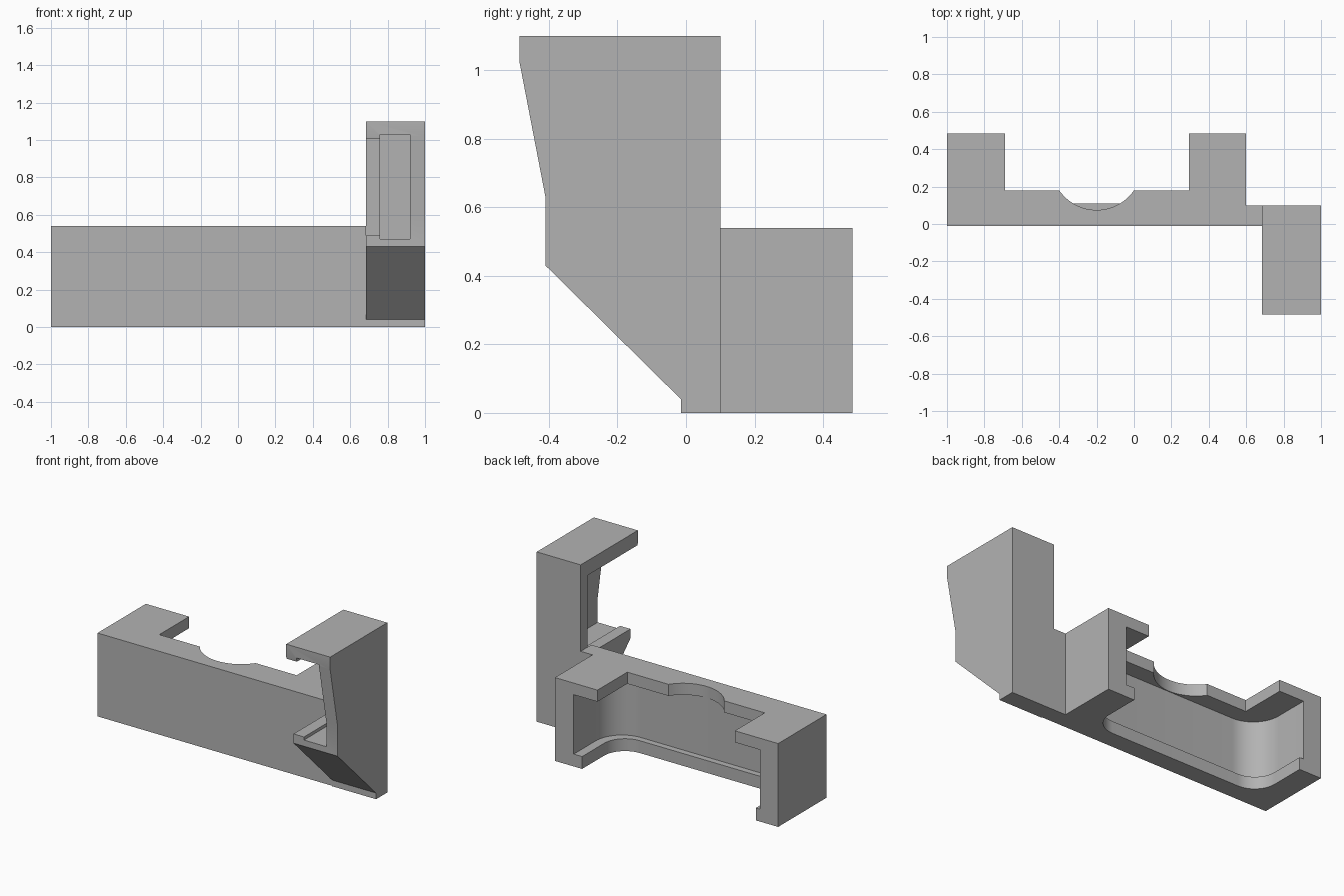
import bpy, bmesh, math
from mathutils import Vector

cube = bpy.data.objects.get("Cube")
if cube:
    bpy.data.objects.remove(cube, do_unlink=True)

grey = bpy.data.materials.new("plain grey")
grey.use_nodes = True
colour = (0.45, 0.45, 0.45, 1)
grey.diffuse_color = colour
grey.node_tree.nodes["Principled BSDF"].inputs["Base Color"].default_value = colour


def prism(name, outline, axis, lo, hi):
    """Extrude a 2D outline along an axis: z takes (x, y), x takes (y, z), y takes (x, z)."""
    place = {"x": lambda a, b, h: (h, a, b),
             "y": lambda a, b, h: (a, h, b),
             "z": lambda a, b, h: (a, b, h)}[axis]
    bm = bmesh.new()
    face = bm.faces.new([bm.verts.new(place(a, b, lo)) for a, b in outline])
    ext = bmesh.ops.extrude_face_region(bm, geom=[face])
    moved = [v for v in ext["geom"] if isinstance(v, bmesh.types.BMVert)]
    bmesh.ops.translate(bm, verts=moved, vec=Vector(place(0, 0, hi - lo)))
    bmesh.ops.recalc_face_normals(bm, faces=bm.faces)
    mesh = bpy.data.meshes.new(name)
    bm.to_mesh(mesh)
    bm.free()
    mesh.materials.append(grey)
    obj = bpy.data.objects.new(name, mesh)
    bpy.context.collection.objects.link(obj)
    return obj


def arc(cx, cy, r, start, end, steps=16):
    angles = [math.radians(start + (end - start) * i / steps) for i in range(steps + 1)]
    return [(cx + r * math.cos(t), cy + r * math.sin(t)) for t in angles]


def rounded_bay(x0, x1, y0, r, back=0.7):
    """Bay open at the back, with two rounded front corners."""
    return ([(x0, back)] + arc(x0 + r, y0 + r, r, 180, 270)
            + arc(x1 - r, y0 + r, r, 270, 360) + [(x1, back)])


def rect(a0, a1, b0, b1):
    return [(a0, b0), (a1, b0), (a1, b1), (a0, b1)]


def carve(obj, cutters):
    bpy.ops.object.select_all(action="DESELECT")
    bpy.context.view_layer.objects.active = obj
    obj.select_set(True)
    for cutter in cutters:
        cutter.hide_render = True
        mod = obj.modifiers.new("cut", "BOOLEAN")
        mod.operation = "DIFFERENCE"
        mod.solver = "EXACT"
        mod.object = cutter
        bpy.ops.object.modifier_apply(modifier=mod.name)
        bpy.data.objects.remove(cutter, do_unlink=True)
    bpy.ops.object.shade_smooth_by_angle(angle=math.radians(25))


# Long frame, with the short web that joins the upright bracket
frame = prism("long_frame", [(-1, -0.01), (0.685, -0.01), (0.685, 0.10),
                             (0.60, 0.10), (0.60, 0.485), (-1, 0.485)], "z", 0, 0.54)

# Roof opening with a shallow thumb notch
half, depth = 0.2, 0.105
radius = (half ** 2 + depth ** 2) / (2 * depth)
sweep = math.degrees(math.asin(half / radius))
notch = arc(-0.2, 0.18 - depth + radius, radius, 270 - sweep, 270 + sweep, 24)
roof_outline = [(-0.69, 0.7), (-0.69, 0.18)] + notch + [(0.295, 0.18), (0.295, 0.7)]

carve(frame, [
    prism("cavity_cutter", rounded_bay(-0.87, 0.465, 0.07, 0.19), "z", 0.08, 0.465),
    prism("floor_cutter", rounded_bay(-0.84, 0.405, 0.11, 0.15), "z", -0.1, 0.2),
    prism("roof_cutter", roof_outline, "z", 0.4, 0.7),
])

# Upright bracket with its sloping front and chamfered foot
bracket = prism("upright_bracket", [(-0.015, 0), (0.10, 0), (0.10, 1.10), (-0.485, 1.10),
                                    (-0.485, 1.02), (-0.41, 0.63), (-0.41, 0.43),
                                    (-0.015, 0.04)], "x", 0.685, 1)
carve(bracket, [
    prism("slot_cutter", rect(0.76, 0.92, 0.47, 1.03), "y", -0.7, 0.045),
    prism("mouth_cutter", rect(0.6, 0.80, 0.49, 1.005), "y", -0.7, 0.03),
])
